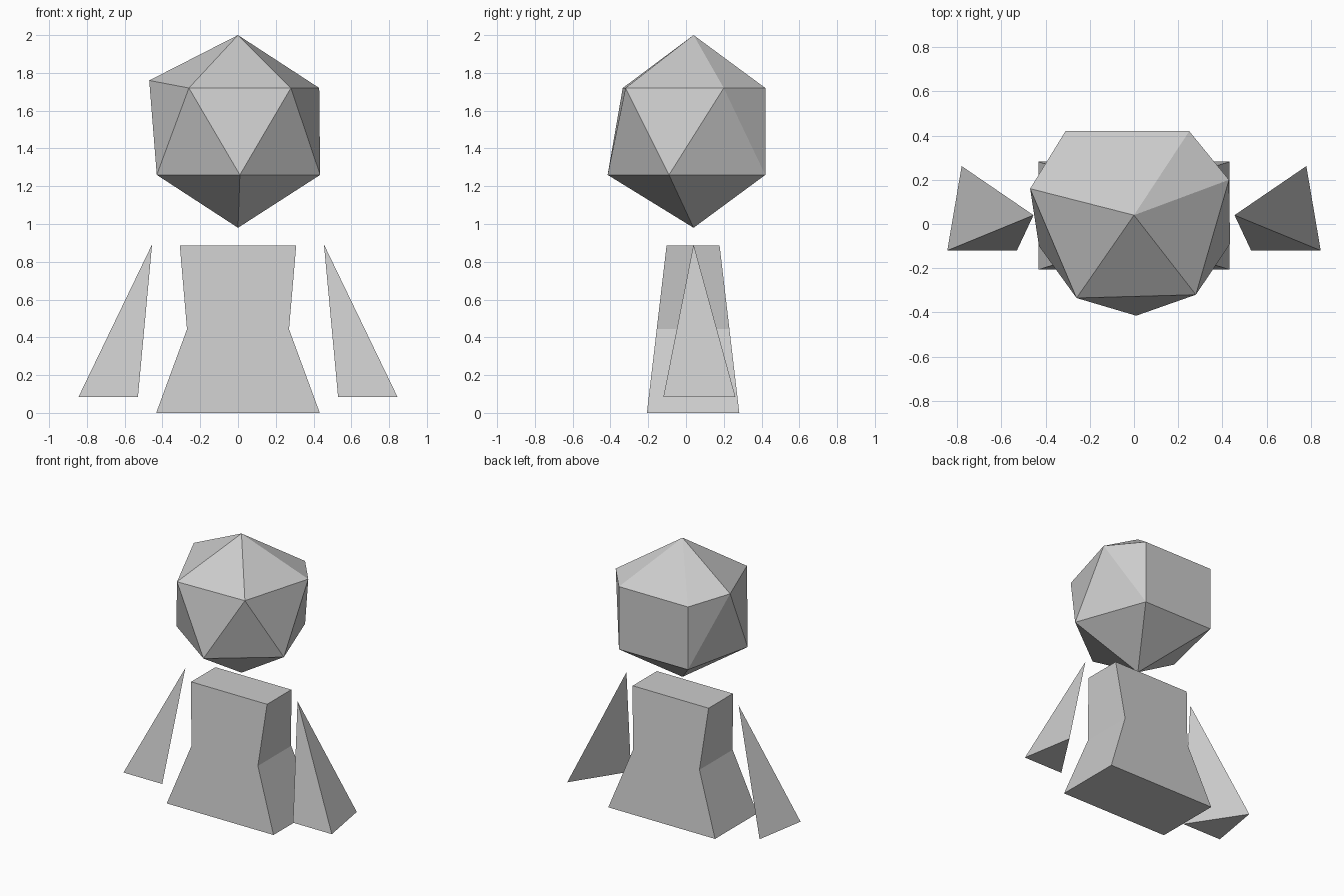
import bpy, bmesh

if "Cube" in bpy.data.objects:
    bpy.data.objects.remove(bpy.data.objects["Cube"])

grey = bpy.data.materials.new("plain_grey")
grey.diffuse_color = (0.6, 0.6, 0.6, 1)
grey.use_nodes = True
grey.node_tree.nodes["Principled BSDF"].inputs["Base Color"].default_value = grey.diffuse_color


def finish(name, bm):
    """Turn a bmesh into a flat-shaded object."""
    bmesh.ops.recalc_face_normals(bm, faces=bm.faces[:])
    mesh = bpy.data.meshes.new(name)
    bm.to_mesh(mesh)
    bm.free()
    mesh.materials.append(grey)
    obj = bpy.data.objects.new(name, mesh)
    bpy.context.collection.objects.link(obj)
    return obj


def hull(name, points):
    """Convex faceted solid around a few corner points."""
    bm = bmesh.new()
    for p in points:
        bm.verts.new(p)
    bmesh.ops.convex_hull(bm, input=bm.verts[:])
    return finish(name, bm)


# Head: twenty-sided gem shape with a flat back
upper = [(-0.26, -0.335, 1.72), (0.28, -0.32, 1.72), (0.43, 0.20, 1.72),
         (0.25, 0.42, 1.72), (-0.31, 0.42, 1.72), (-0.47, 0.16, 1.76)]
lower = [(x, y, 1.26) for x, y in
         [(0.01, -0.415), (0.435, -0.09), (0.25, 0.42), (-0.31, 0.42), (-0.43, -0.10)]]
hull("head", upper + lower + [(0, 0.04, 2.0), (0, 0.04, 0.98)])

# Torso: stacked rectangles, waisted in width and tapering in depth
bm = bmesh.new()
rings = []
for z, half, y0, y1 in [(0, 0.433, -0.207, 0.282),
                        (0.443, 0.27, -0.155, 0.23),
                        (0.885, 0.308, -0.103, 0.178)]:
    rings.append([bm.verts.new(p) for p in
                  [(-half, y0, z), (half, y0, z), (half, y1, z), (-half, y1, z)]])
bm.faces.new(rings[0])
bm.faces.new(rings[-1])
for a, b in zip(rings, rings[1:]):
    for i in range(4):
        j = (i + 1) % 4
        bm.faces.new((a[i], a[j], b[j], b[i]))
finish("torso", bm)

# Arms: mirrored three-sided spikes hanging beside the torso
for side, s in (("left", -1), ("right", 1)):
    hull(side + "_arm", [(s * 0.455, 0.04, 0.892), (s * 0.845, -0.12, 0.083),
                         (s * 0.53, -0.12, 0.083), (s * 0.78, 0.262, 0.083)])
